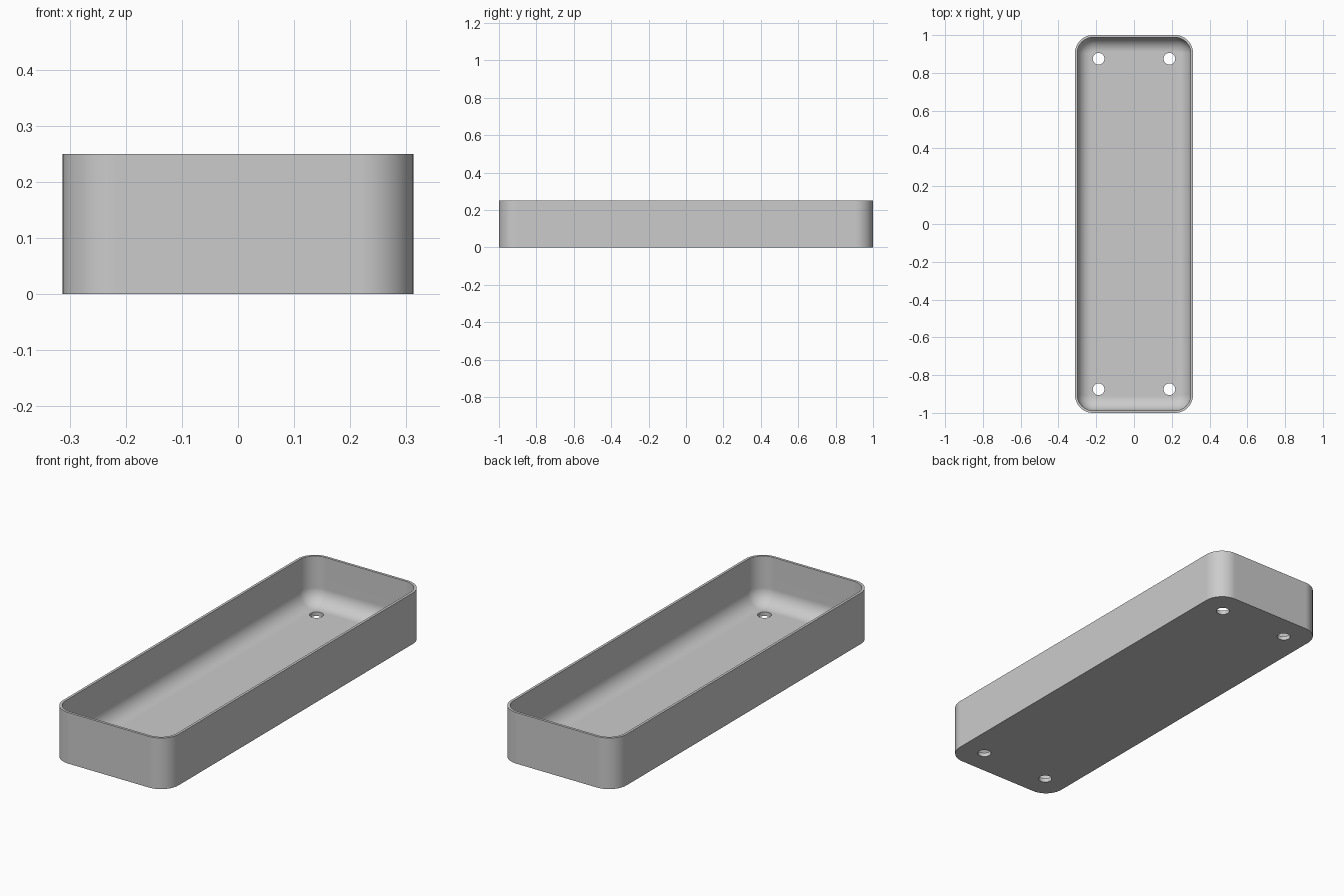
import bpy, bmesh, math

cube = bpy.data.objects.get("Cube")
if cube:
    bpy.data.objects.remove(cube, do_unlink=True)

HALF_X, HALF_Y, HEIGHT = 0.3125, 1.0, 0.25
CORNER = 0.095      # outer corner radius
WALL = 0.0125       # wall thickness
FLOOR = 0.02        # floor thickness
FILLET = 0.075      # inside fillet between walls and floor
HOLE_R = 0.031
CORNER_STEPS, FILLET_STEPS = 12, 10

grey = bpy.data.materials.new("light grey")
grey.use_nodes = True
grey.diffuse_color = (0.6, 0.6, 0.6, 1)
grey.node_tree.nodes["Principled BSDF"].inputs["Base Color"].default_value = (0.6, 0.6, 0.6, 1)


def ring(bm, inset, z):
    """Rounded rectangle of vertices, inset from the outer outline."""
    r = CORNER - inset
    cx, cy = HALF_X - CORNER, HALF_Y - CORNER
    verts = []
    for q, (sx, sy) in enumerate([(1, 1), (-1, 1), (-1, -1), (1, -1)]):
        for i in range(CORNER_STEPS + 1):
            a = math.pi / 2 * (q + i / CORNER_STEPS)
            verts.append(bm.verts.new((sx * cx + r * math.cos(a), sy * cy + r * math.sin(a), z)))
    return verts


# Tray shell: outside wall, rim, inside wall, fillet, floor
profile = [(0, 0), (0, HEIGHT), (WALL, HEIGHT)]
for i in range(FILLET_STEPS + 1):
    a = math.pi / 2 * i / FILLET_STEPS
    profile.append((WALL + FILLET * (1 - math.cos(a)), FLOOR + FILLET * (1 - math.sin(a))))

bm = bmesh.new()
rings = [ring(bm, inset, z) for inset, z in profile]
for lower, upper in zip(rings, rings[1:]):
    n = len(lower)
    for i in range(n):
        j = (i + 1) % n
        bm.faces.new((lower[i], lower[j], upper[j], upper[i]))
bm.faces.new(rings[0][::-1])
bm.faces.new(rings[-1])
bmesh.ops.recalc_face_normals(bm, faces=bm.faces[:])
mesh = bpy.data.meshes.new("tray")
bm.to_mesh(mesh)
bm.free()
tray = bpy.data.objects.new("tray", mesh)
bpy.context.collection.objects.link(tray)
mesh.materials.append(grey)

# Four drain holes through the floor
bm = bmesh.new()
for sx in (-1, 1):
    for sy in (-1, 1):
        made = bmesh.ops.create_cone(bm, cap_ends=True, segments=32, radius1=HOLE_R,
                                     radius2=HOLE_R, depth=0.2)
        bmesh.ops.translate(bm, verts=made["verts"], vec=(sx * 0.1875, sy * 0.875, 0))
cut_mesh = bpy.data.meshes.new("hole_cutter")
bm.to_mesh(cut_mesh)
bm.free()
cutter = bpy.data.objects.new("hole_cutter", cut_mesh)
cutter.hide_render = True
bpy.context.collection.objects.link(cutter)

bpy.ops.object.select_all(action='DESELECT')
tray.select_set(True)
bpy.context.view_layer.objects.active = tray
holes = tray.modifiers.new("holes", 'BOOLEAN')
holes.operation = 'DIFFERENCE'
holes.solver = 'EXACT'
holes.object = cutter
bpy.ops.object.modifier_apply(modifier=holes.name)
bpy.data.objects.remove(cutter, do_unlink=True)

# Smooth corners and fillet, crisp rim and flat floor
bpy.ops.object.shade_smooth_by_angle(angle=math.radians(30))
weighted = tray.modifiers.new("weighted_normals", 'WEIGHTED_NORMAL')
weighted.keep_sharp = True
